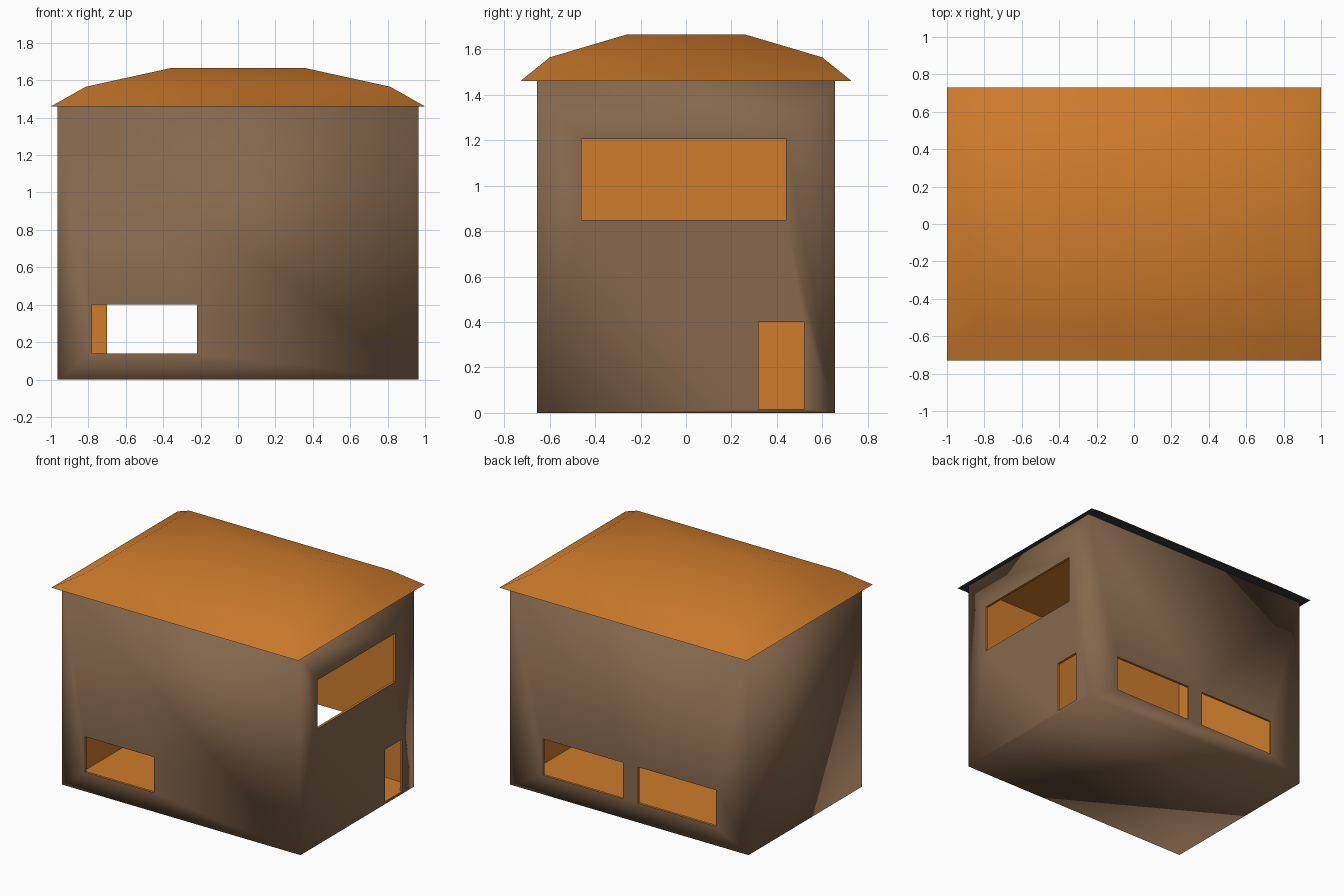
import bpy, bmesh

if "Cube" in bpy.data.objects:
    bpy.data.objects.remove(bpy.data.objects["Cube"])

def material(name, rgb):
    m = bpy.data.materials.new(name)
    m.diffuse_color = (*rgb, 1)
    m.use_nodes = True
    m.node_tree.nodes["Principled BSDF"].inputs["Base Color"].default_value = m.diffuse_color
    return m

brown = material("wall_brown", (0.24, 0.14, 0.075))
orange = material("warm_orange", (0.62, 0.20, 0.025))
slate = material("eave_slate", (0.03, 0.035, 0.045))

def add_object(name, bm, *mats):
    mesh = bpy.data.meshes.new(name)
    bm.to_mesh(mesh)
    bm.free()
    ob = bpy.data.objects.new(name, mesh)
    bpy.context.collection.objects.link(ob)
    for m in mats:
        mesh.materials.append(m)
    return ob

def box(name, lo, hi, mat):
    bm = bmesh.new()
    bmesh.ops.create_cube(bm, size=1)
    for v in bm.verts:
        v.co = [lo[i] + (v.co[i] + 0.5) * (hi[i] - lo[i]) for i in range(3)]
    return add_object(name, bm, mat)

X, Y, H, T = 0.965, 0.655, 1.46, 0.018

# House body: brown shell, hollow orange room, window and door openings
walls = box("house_walls", (-X, -Y, 0), (X, Y, H), brown)
walls.data.materials.append(orange)
cutters = [
    box("room_cutter", (-X + T, -Y + T, T), (X - T, Y - T, H - T), orange),
    box("front_window_cutter", (-0.78, -Y - 0.1, 0.14), (-0.22, -Y + 0.1, 0.40), orange),
    box("back_window_a_cutter", (-0.70, Y - 0.1, 0.14), (-0.07, Y + 0.1, 0.405), orange),
    box("back_window_b_cutter", (0.05, Y - 0.1, 0.14), (0.70, Y + 0.1, 0.405), orange),
    box("side_window_cutter", (X - 0.1, -0.46, 0.85), (X + 0.1, 0.44, 1.205), orange),
    box("door_cutter", (X - 0.1, 0.32, T), (X + 0.1, 0.52, 0.40), orange),
]
bpy.context.view_layer.objects.active = walls
for c in cutters:
    mod = walls.modifiers.new("cut", 'BOOLEAN')
    mod.operation, mod.solver, mod.object = 'DIFFERENCE', 'EXACT', c
    mod.material_mode = 'TRANSFER'
    bpy.ops.object.modifier_apply(modifier=mod.name)
for c in cutters:
    bpy.data.objects.remove(c)

# Smooth outer shell, crisp openings and interior
bm = bmesh.new()
bm.from_mesh(walls.data)
names = [m.name if m else "" for m in walls.data.materials]
for f in bm.faces:
    f.smooth = True
for e in bm.edges:
    e.smooth = all(names[f.material_index] == brown.name for f in e.link_faces)
bm.to_mesh(walls.data)
bm.free()

# Roof: stacked rectangular rings, steep eave then shallow slope to a flat top
bm = bmesh.new()
rings = []
for x, y, z in [(1.0, 0.73, 1.46), (0.815, 0.60, 1.565), (0.36, 0.263, 1.665)]:
    rings.append([bm.verts.new((sx * x, sy * y, z))
                  for sx, sy in ((-1, -1), (1, -1), (1, 1), (-1, 1))])
for a, b in zip(rings, rings[1:]):
    for i in range(4):
        j = (i + 1) % 4
        bm.faces.new((a[i], a[j], b[j], b[i]))
bm.faces.new(rings[-1])
under = bm.faces.new(rings[0][::-1])
under.material_index = 1
for f in bm.faces:
    f.smooth = True
for e in under.edges:
    e.smooth = False
add_object("roof", bm, orange, slate)
